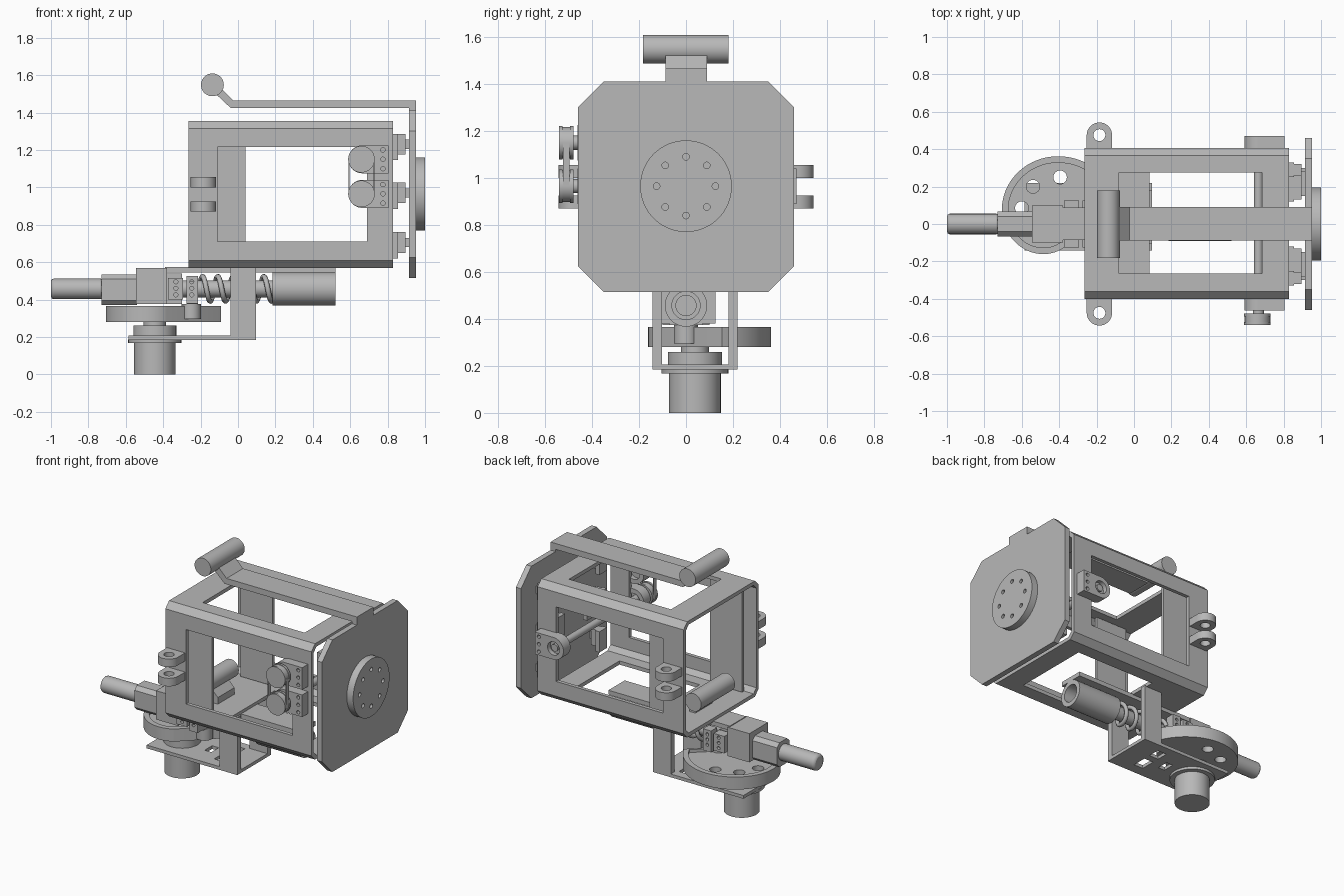
import bpy, bmesh, math

cube = bpy.data.objects.get("Cube")
if cube:
    bpy.data.objects.remove(cube, do_unlink=True)

grey = bpy.data.materials.new("plain grey")
grey.use_nodes = True
grey.diffuse_color = (0.48, 0.48, 0.48, 1)
grey.node_tree.nodes["Principled BSDF"].inputs["Base Color"].default_value = grey.diffuse_color


def shade(ob):
    bpy.ops.object.select_all(action='DESELECT')
    ob.select_set(True)
    bpy.context.view_layer.objects.active = ob
    bpy.ops.object.shade_smooth_by_angle(angle=math.radians(30))


def prism(name, pts, axis, lo, hi):
    """Extrude a flat outline along an axis."""
    place = {'x': lambda a, b, h: (h, a, b), 'y': lambda a, b, h: (a, h, b),
             'z': lambda a, b, h: (a, b, h)}[axis]
    bm = bmesh.new()
    ends = [[bm.verts.new(place(a, b, h)) for a, b in pts] for h in (lo, hi)]
    for end in ends:
        bm.faces.new(end)
    n = len(pts)
    for i in range(n):
        j = (i + 1) % n
        bm.faces.new((ends[0][i], ends[0][j], ends[1][j], ends[1][i]))
    bmesh.ops.recalc_face_normals(bm, faces=bm.faces)
    mesh = bpy.data.meshes.new(name)
    bm.to_mesh(mesh)
    bm.free()
    mesh.materials.append(grey)
    ob = bpy.data.objects.new(name, mesh)
    bpy.context.collection.objects.link(ob)
    shade(ob)
    return ob


def box(name, x0, x1, y0, y1, z0, z1):
    return prism(name, [(x0, y0), (x1, y0), (x1, y1), (x0, y1)], 'z', z0, z1)


def arc(a, b, r, start=0, end=360, n=40):
    full = end - start == 360
    steps = [math.radians(start + (end - start) * i / n) for i in range(n if full else n + 1)]
    return [(a + r * math.cos(t), b + r * math.sin(t)) for t in steps]


def cyl(name, a, b, r, axis, lo, hi, n=40):
    return prism(name, arc(a, b, r, n=n), axis, lo, hi)


def octagon(a0, a1, b0, b1, c):
    return [(a0 + c, b0), (a1 - c, b0), (a1, b0 + c), (a1, b1 - c),
            (a1 - c, b1), (a0 + c, b1), (a0, b1 - c), (a0, b0 + c)]


def cut(ob, *cutters):
    for cutter in cutters:
        mod = ob.modifiers.new("cut", 'BOOLEAN')
        mod.object = cutter
        mod.operation = 'DIFFERENCE'
        mod.solver = 'EXACT'
        bpy.context.view_layer.objects.active = ob
        bpy.ops.object.modifier_apply(modifier=mod.name)
        bpy.data.objects.remove(cutter, do_unlink=True)
    shade(ob)
    return ob


# Open box frame with windows in all four walls
frame = prism("frame", octagon(-0.4, 0.405, 0.57, 1.355, 0.04), 'x', -0.265, 0.83)
cut(frame,
    prism("bore", octagon(-0.375, 0.38, 0.595, 1.33, 0.03), 'x', -0.4, 1),
    box("side_window", -0.11, 0.69, -0.6, 0.6, 0.71, 1.215),
    box("top_window", -0.08, 0.685, -0.265, 0.275, 1, 1.5),
    box("bottom_window", 0.083, 0.685, -0.265, 0.275, 0.4, 0.9))
for s, side in ((-1, "front"), (1, "back")):
    y0, y1 = sorted((s * 0.315, s * 0.335))
    box(side + "_inner_panel", -0.2, 0.04, y0, y1, 0.6, 1.325)

# Paired hinge ears
for s, side in ((-1, "front"), (1, "back")):
    for level, z in (("lower", 0.87), ("upper", 1.0)):
        tip = arc(-0.185, 0.475, 0.068, 0, 180, 20)
        outline = [(x, s * y) for x, y in [(-0.117, 0.385)] + tip + [(-0.253, 0.385)]]
        ear = prism(f"{side}_{level}_ear", outline, 'z', z, z + 0.055)
        cut(ear, cyl("ear_hole", -0.185, s * 0.475, 0.032, 'z', 0.5, 1.5, 24))

# End plate and drilled flange
prism("end_plate", octagon(-0.46, 0.46, 0.515, 1.41, 0.11), 'x', 0.915, 0.953)
flange = cyl("flange", 0, 0.965, 0.195, 'x', 0.953, 1.0, 64)
for y, z in arc(0, 0.965, 0.125, n=8):
    cut(flange, cyl("bolt_hole", y, z, 0.014, 'x', 0.97, 1.1, 16))

# Upper arm, lower support and their grips
prism("upper_arm", [(0.953, 1.37), (0.953, 1.465), (-0.025, 1.465), (-0.095, 1.535),
                    (-0.125, 1.505), (-0.04, 1.425), (0.915, 1.425), (0.915, 1.37)],
      'y', -0.087, 0.09)
cyl("upper_grip", -0.137, 1.548, 0.061, 'y', -0.182, 0.18)
prism("lower_support", [(-0.09, 0.59), (-0.09, 0.64), (-0.17, 0.72),
                        (-0.2, 0.69), (-0.13, 0.59)], 'y', -0.087, 0.09)
cyl("lower_grip", -0.18, 0.715, 0.06, 'y', -0.182, 0.18)

# Sensor mounts between frame and end plate
for name, z, inner in (("lower", 0.7, 0.25), ("middle", 0.965, 0.12), ("upper", 1.225, 0.25)):
    for s, side in ((-1, "front"), (1, "back")):
        y0, y1 = sorted((s * inner, s * 0.33))
        box(f"{side}_{name}_mount_base", 0.825, 0.855, y0, y1, z - 0.08, z + 0.06)
        box(f"{side}_{name}_mount_block", 0.85, 0.895, y0 + 0.01, y1 - 0.01, z - 0.05, z + 0.06)
        box(f"{side}_{name}_mount_foot", 0.89, 0.92, y0 + 0.03, y1 - 0.03, z - 0.02, z + 0.03)

# Cross shaft with bearing blocks, pulleys and belt
cyl("cross_shaft", 0.665, 0.965, 0.024, 'y', -0.53, 0.46, 24)
for name, z, y0, y1 in (("front_lower", 0.965, -0.462, -0.39), ("front_upper", 1.15, -0.462, -0.39),
                        ("back", 0.965, 0.395, 0.47)):
    outline = [(0.805, z - 0.075), (0.805, z + 0.075)] + arc(0.665, z, 0.075, 90, 270, 20)
    block = prism(name + "_bearing_block", outline, 'y', y0, y1)
    cut(block, cyl("bearing_bore", 0.665, z, 0.045, 'y', y1 - 0.03, 0.6, 24))
    for dz in (-0.05, 0, 0.05):
        cut(block, cyl("screw_hole", 0.775, z + dz, 0.012, 'y', -0.6, 0.6, 12))
for name, z in (("lower", 0.965), ("upper", 1.15)):
    cyl(name + "_pulley_hub", 0.665, z, 0.03, 'y', -0.49, -0.45, 24)
    cyl(name + "_pulley_outer_rim", 0.66, z, 0.071, 'y', -0.54, -0.525)
    cyl(name + "_pulley_inner_rim", 0.66, z, 0.071, 'y', -0.494, -0.479)
    cyl(name + "_pulley_core", 0.66, z, 0.067, 'y', -0.527, -0.489)
for x in (0.59, 0.724):
    box("belt_run", x, x + 0.006, -0.524, -0.495, 0.965, 1.15)

# Plunger and sliding body
plunger = cyl("plunger", 0, 0.457, 0.055, 'x', -1.0, -0.72)
bevel = plunger.modifiers.new("rounded tip", 'BEVEL')
bevel.width = 0.015
bevel.segments = 2
prism("plunger_socket", octagon(-0.066, 0.066, 0.37, 0.535, 0.025), 'x', -0.73, -0.54)
box("sliding_body", -0.545, -0.38, -0.1, 0.1, 0.375, 0.57)
box("body_neck", -0.39, -0.3, -0.05, 0.05, 0.375, 0.54)
for s, side in ((-1, "front"), (1, "back")):
    y0, y1 = sorted((s * 0.06, s * 0.125))
    rear = box(side + "_rear_clamp", -0.375, -0.295, y0, y1, 0.4, 0.515)
    front = box(side + "_front_clamp", -0.275, -0.215, y0, y1, 0.38, 0.525)
    for ob, x in ((rear, -0.332), (front, -0.247)):
        for z in (0.425, 0.46, 0.495):
            cut(ob, cyl("clamp_hole", x, z, 0.011, 'y', -0.2, 0.2, 12))
box("clamp_bridge", -0.275, -0.215, -0.07, 0.07, 0.375, 0.5)
cyl("cam_roller", -0.25, 0, 0.052, 'z', 0.295, 0.375, 32)

# Guide rod, spring and hollow sleeve
cyl("guide_rod", 0, 0.457, 0.045, 'x', -0.4, 0.25, 32)
curve = bpy.data.curves.new("spring", 'CURVE')
curve.dimensions = '3D'
curve.bevel_depth = 0.014
curve.bevel_resolution = 2
turns, steps = 5, 120
spline = curve.splines.new('POLY')
spline.points.add(steps)
for i, p in enumerate(spline.points):
    t = 2 * math.pi * turns * i / steps
    p.co = (-0.21 + 0.41 * i / steps, 0.066 * math.cos(t), 0.457 + 0.066 * math.sin(t), 1)
curve.materials.append(grey)
bpy.context.collection.objects.link(bpy.data.objects.new("spring", curve))
cut(cyl("sleeve", 0, 0.457, 0.09, 'x', 0.185, 0.52, 48),
    cyl("sleeve_bore", 0, 0.457, 0.06, 'x', 0.23, 0.6, 32))
box("slide_plate", -0.39, 0.52, -0.086, 0.088, 0.545, 0.575)

# U-shaped bracket with slotted base
for name, y in (("front", -0.143), ("back", 0.18)):
    box(name + "_bracket_wall", -0.04, 0.095, y, y + 0.04, 0.185, 0.575)
cut(box("bracket_base", -0.585, 0.095, -0.143, 0.22, 0.185, 0.207),
    box("slot", -0.13, -0.06, -0.07, 0.03, 0.1, 0.3),
    box("slot", -0.13, -0.06, 0.08, 0.16, 0.1, 0.3),
    box("slot", -0.25, -0.2, 0.0, 0.08, 0.1, 0.3))

# Motor and snail cam
mx, my = -0.445, 0.038
cyl("motor_body", mx, my, 0.11, 'z', 0.0, 0.17, 48)
cyl("motor_flange", mx, my, 0.142, 'z', 0.168, 0.187, 48)
cyl("motor_hub", mx, my, 0.115, 'z', 0.2, 0.26, 48)
cyl("motor_shaft", mx, my, 0.06, 'z', 0.25, 0.3, 32)


def snail(inset):
    pts = []
    for i in range(61):
        d = 18 + 272 * i / 60
        t, r = math.radians(d), 0.385 - 0.19 * d / 270 - inset
        pts.append((mx + r * math.cos(t), my + r * math.sin(t)))
    return pts


cam = prism("snail_cam", snail(0), 'z', 0.28, 0.365)
cut(cam, prism("cam_recess", snail(0.035), 'z', 0.345, 0.5))
for x, y in ((-0.395, 0.25), (-0.54, 0.2), (-0.6, 0.085)):
    cut(cam, cyl("cam_hole", x, y, 0.036, 'z', 0.2, 0.5, 24))
